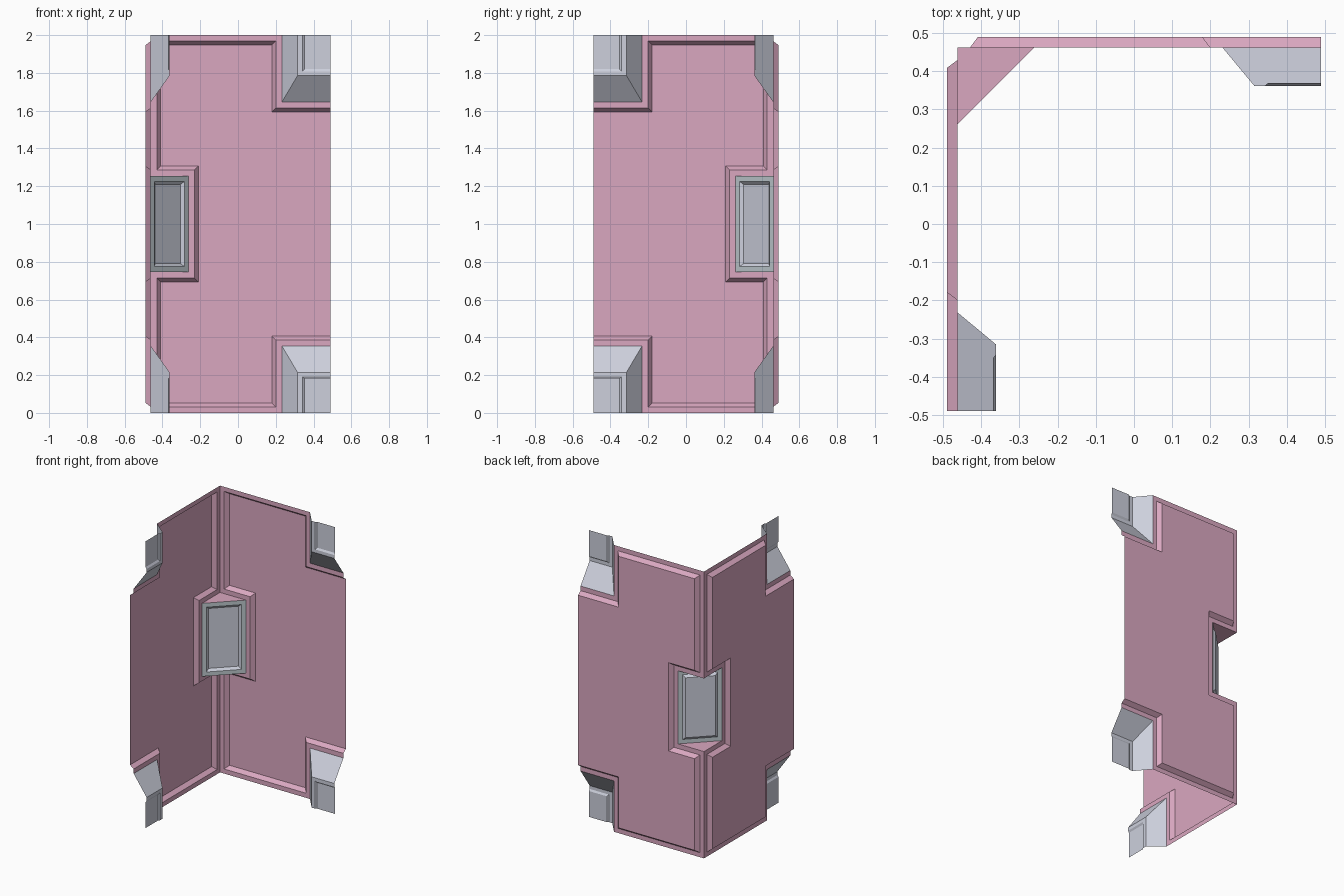
import bpy
import bmesh

if "Cube" in bpy.data.objects:
    bpy.data.objects.remove(bpy.data.objects["Cube"])

R = 0.49              # half width, and outer plane of the raised panel
B = 0.462             # plane of the border
W = 0.262             # where the corner window meets the walls
Z0, Z1 = 0.745, 1.255  # window bottom and top


def material(name, rgb):
    m = bpy.data.materials.new(name)
    m.diffuse_color = (*rgb, 1)
    m.use_nodes = True
    m.node_tree.nodes["Principled BSDF"].inputs["Base Color"].default_value = m.diffuse_color
    return m


PINK = material("pink_panel", (0.70, 0.39, 0.53))
GREY = material("bracket_grey", (0.61, 0.63, 0.72))
RIM = material("window_rim_grey", (0.54, 0.61, 0.65))


def across(p):
    # reflect over the diagonal plane through the corner
    return (-p[1], -p[0], p[2])


def sheet(name, faces, mats, rule=None):
    bm = bmesh.new()
    for i, f in enumerate(faces):
        face = bm.faces.new([bm.verts.new(p) for p in f])
        face.material_index = rule(i) if rule else 0
    bmesh.ops.remove_doubles(bm, verts=bm.verts, dist=1e-5)
    me = bpy.data.meshes.new(name)
    bm.to_mesh(me)
    bm.free()
    for m in mats:
        me.materials.append(m)
    ob = bpy.data.objects.new(name, me)
    bpy.context.collection.objects.link(ob)
    return ob


def bridge(a, b, closed=False):
    n = len(a)
    return [[a[i], a[(i + 1) % n], b[(i + 1) % n], b[i]]
            for i in range(n if closed else n - 1)]


def both(name, faces, mat):
    # one copy on the back wall, one on the left wall
    sheet("back_" + name, faces, [mat])
    sheet("left_" + name, [[across(p) for p in reversed(f)] for f in faces], [mat])


# Wall outline with bracket and window notches, moved inwards by d
def outline(d, y):
    top = [(R, 1.645 - d), (0.232 - d, 1.645 - d), (0.232 - d, 2 - d),
           (-B + d, 2 - d), (-B + d, Z1 + d), (-W + d, Z1 + d)]
    pts = top + [(x, 2 - z) for x, z in reversed(top)]
    return [(x, y, z) for x, z in pts]


edge, lip, panel = outline(0, B), outline(0.032, B), outline(0.053, R)
both("wall", bridge(edge, lip) + bridge(lip, panel) + [panel], PINK)


# Corner brackets: sloped skirt, rim and recessed pad, open at the ends
def bracket(flip):
    def path(x, y, z):
        pts = [(R, y, z), (x, y, z), (x, y, 2)]
        return [(a, b, 2 - c) for a, b, c in pts] if flip else pts
    loops = [path(0.232, B, 1.645), path(0.315, 0.362, 1.785),
             path(0.342, 0.362, 1.808), path(0.352, 0.37, 1.82)]
    faces = []
    for a, b in zip(loops, loops[1:]):
        faces += bridge(a, b)
    end = (R, 0.37, 0 if flip else 2)
    faces.append(loops[-1] + [end])
    return [f[::-1] for f in faces] if flip else faces


both("upper_bracket", bracket(False), GREY)
both("lower_bracket", bracket(True), GREY)


# Diagonal corner window with a recessed pane
def ring(margin, depth):
    h, k = 0.1 - margin * 0.707, depth * 0.707
    c = (B + W) / 2
    return [(-c + s * h - k, c + s * h + k, z)
            for s, z in ((-1, Z0 + margin), (1, Z0 + margin),
                         (1, Z1 - margin), (-1, Z1 - margin))]


r0, r1, r2 = ring(0, 0), ring(0.029, 0), ring(0.046, 0.015)
sheet("corner_window", bridge(r0, r1, True) + bridge(r1, r2, True) + [r2],
      [RIM, GREY], lambda i: 0 if i < 4 else 1)

# Triangular ledges above and below the window
for name, z in (("window_sill", Z0), ("window_head", Z1)):
    tri = [(-B, B, z), (-B, W, z), (-W, B, z)]
    sheet(name, [tri if z == Z0 else tri[::-1]], [PINK])
